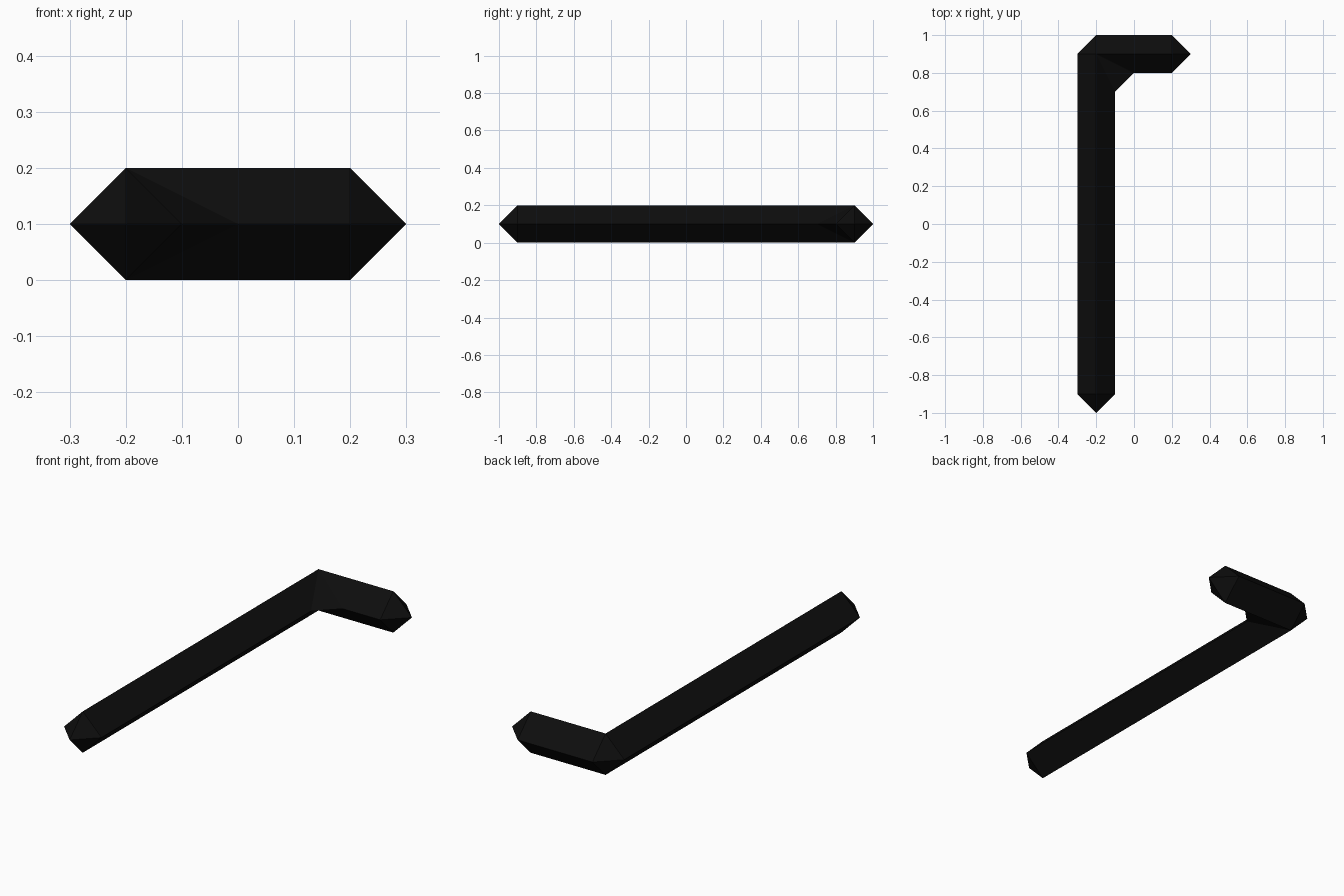
import bpy
import bmesh

cube = bpy.data.objects.get("Cube")
if cube:
    bpy.data.objects.remove(cube)

R = 0.1  # half thickness of the diamond section

black = bpy.data.materials.new("near_black")
black.use_nodes = True
color = (0.004, 0.004, 0.004, 1)
black.diffuse_color = color
black.node_tree.nodes["Principled BSDF"].inputs["Base Color"].default_value = color

# Centre line points: tip of the shaft, corner, tip of the hook
shaft, corner, hook = (-0.2, -0.9), (-0.2, 0.9), (0.2, 0.9)

# Silhouette at mid height: ridge point it belongs to, and offset in units of R
outline = [
    (shaft, 0, -1), (shaft, 1, 0),
    (corner, 1, -2), (corner, 2, -1),
    (hook, 0, -1), (hook, 1, 0), (hook, 0, 1),
    (corner, 0, 1), (corner, -1, 0),
    (shaft, -1, 0),
]

# Bar with a diamond section and pointed ends
bm = bmesh.new()
rim = [bm.verts.new((p[0] + dx * R, p[1] + dy * R, R)) for p, dx, dy in outline]
for z in (0, 2 * R):
    ridge = {p: bm.verts.new((*p, z)) for p in (shaft, corner, hook)}
    for i, (p, _, _) in enumerate(outline):
        j = (i + 1) % len(outline)
        q = outline[j][0]
        face = [rim[i], rim[j], ridge[q]]
        if p != q:
            face.append(ridge[p])
        bm.faces.new(face)
bmesh.ops.recalc_face_normals(bm, faces=bm.faces)

mesh = bpy.data.meshes.new("hooked_bar")
bm.to_mesh(mesh)
bm.free()
mesh.materials.append(black)
bar = bpy.data.objects.new("hooked_bar", mesh)
bpy.context.collection.objects.link(bar)
